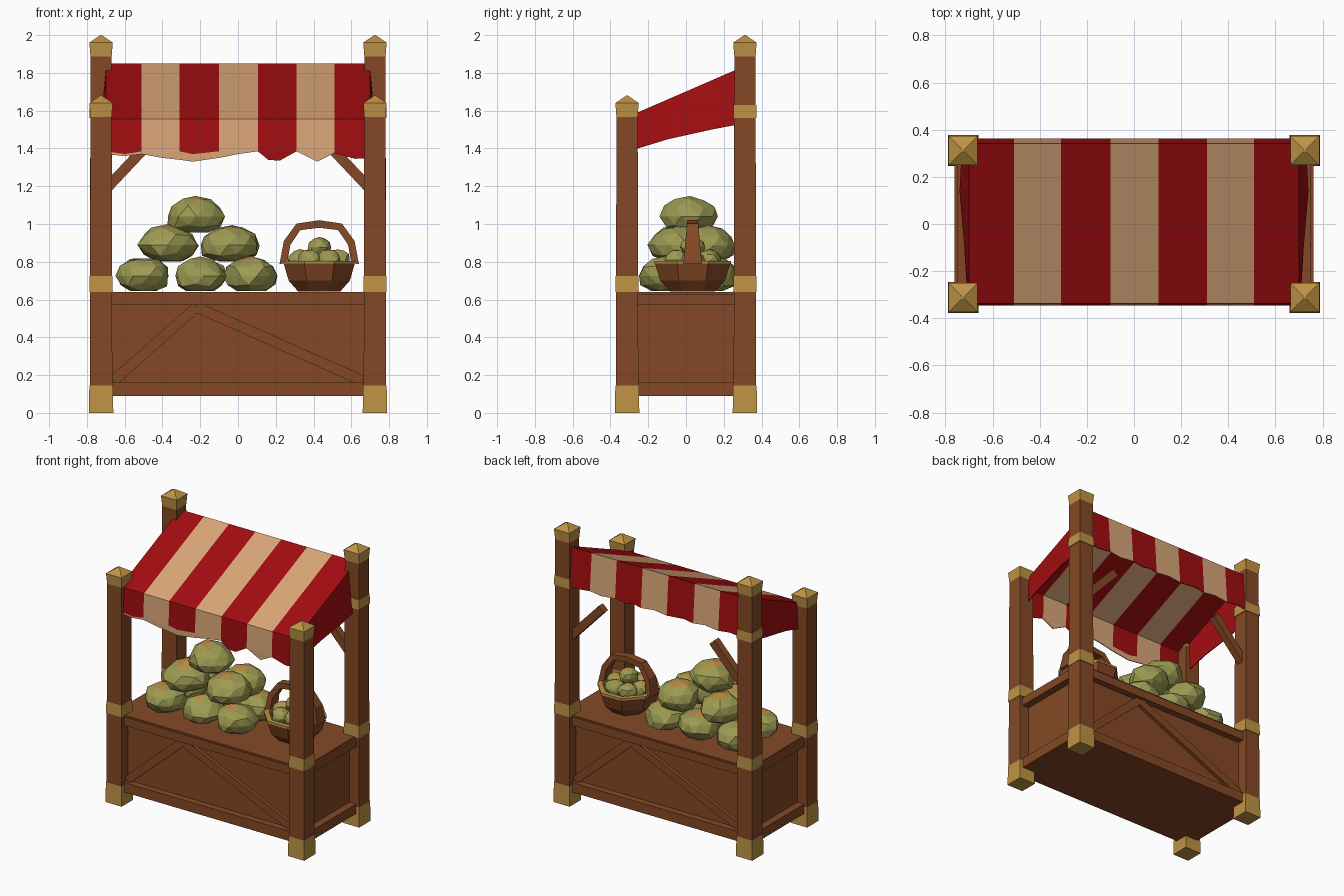
import bpy, bmesh, math, random
from mathutils import Vector, Matrix

if "Cube" in bpy.data.objects:
    bpy.data.objects.remove(bpy.data.objects["Cube"])

random.seed(4)


def material(name, rgb):
    m = bpy.data.materials.new(name)
    m.diffuse_color = (*rgb, 1)
    m.use_nodes = True
    m.node_tree.nodes["Principled BSDF"].inputs["Base Color"].default_value = m.diffuse_color
    return m


WOOD = material("brown wood", (0.235, 0.066, 0.019))
GOLD = material("gold trim", (0.52, 0.29, 0.06))
RED = material("red cloth", (0.36, 0.004, 0.005))
BEIGE = material("beige cloth", (0.70, 0.38, 0.19))
GREEN = material("cabbage green", (0.34, 0.33, 0.085))
ORANGE = material("leaf tip orange", (0.52, 0.26, 0.06))


def finish(name, bm, *mats):
    bmesh.ops.recalc_face_normals(bm, faces=bm.faces)
    mesh = bpy.data.meshes.new(name)
    bm.to_mesh(mesh)
    bm.free()
    for m in mats:
        mesh.materials.append(m)
    ob = bpy.data.objects.new(name, mesh)
    bpy.context.collection.objects.link(ob)
    return ob


def box(name, centre, size, mat, rot=None):
    bm = bmesh.new()
    m = Matrix.Translation(centre) @ (rot or Matrix()) @ Matrix.Diagonal((*size, 1))
    bmesh.ops.create_cube(bm, size=1, matrix=m)
    return finish(name, bm, mat)


def beam(name, a, b, y, width, depth):
    """Slanted board in the x-z plane from a to b."""
    d = Vector((b[0] - a[0], 0, b[1] - a[1]))
    c = ((a[0] + b[0]) / 2, y, (a[1] + b[1]) / 2)
    rot = Matrix.Rotation(-math.atan2(d.z, d.x), 4, 'Y')
    return box(name, c, (d.length, depth, width), WOOD, rot)


def loft(name, rings, mats, closed=True):
    """Skin a list of equal-length vertex rings, capping both ends."""
    bm = bmesh.new()
    vs = [[bm.verts.new(p) for p in r] for r in rings]
    n = len(vs[0])
    for r0, r1 in zip(vs, vs[1:]):
        for i in range(n):
            bm.faces.new((r0[i], r0[(i + 1) % n], r1[(i + 1) % n], r1[i]))
    if closed:
        bm.faces.new(vs[0])
        bm.faces.new(vs[-1])
    return finish(name, bm, *mats)


def square(x, y, z, h):
    return [(x + sx * h, y + sy * h, z) for sx, sy in ((-1, -1), (1, -1), (1, 1), (-1, 1))]


# Posts with gold feet, bands and pointed caps
for sx in (-1, 1):
    for sy, top in ((-1, 1.68), (1, 2.0)):
        x, y = sx * 0.725, sy * 0.312
        loft("post", [square(x, y, 0.03, 0.06), square(x, y, top - 0.08, 0.056)], [WOOD])
        loft("post_foot", [square(x, y, 0, 0.065), square(x, y, 0.145, 0.062)], [GOLD])
        bands = [(0.64, 0.725)] + ([(1.56, 1.63)] if sy > 0 else [])
        for z0, z1 in bands:
            loft("post_band", [square(x, y, z0, 0.062), square(x, y, z1, 0.06)], [GOLD])
        loft("post_cap", [square(x, y, top - 0.115, 0.056), square(x, y, top - 0.04, 0.062),
                          square(x, y, top, 0.004)], [GOLD])

# Counter: core body, top board and framing rails
box("counter_body", (0, 0, 0.36), (1.42, 0.59, 0.53), WOOD)
box("counter_top", (0, 0, 0.625), (1.50, 0.67, 0.03), WOOD)
box("counter_floor", (0, 0, 0.105), (1.50, 0.67, 0.03), WOOD)
for s in (-1, 1):
    for z, h in ((0.125, 0.07), (0.60, 0.06)):
        box("long_rail", (0, s * 0.315, z), (1.40, 0.055, h), WOOD)
        box("side_rail", (s * 0.732, 0, z), (0.06, 0.56, h), WOOD)
    # Diagonal boards, the back turned half a circle from the front
    beam("short_diagonal", (s * -0.66, 0.17) if s > 0 else (0.66, 0.17),
         (s * -0.22, 0.56), s * -0.305, 0.055, 0.03)
    beam("long_diagonal", (s * -0.22, 0.56), (s * 0.66, 0.17), s * -0.305, 0.055, 0.03)
    # Roof struts on the back posts
    beam("roof_strut", (s * 0.69, 1.195), (s * 0.44, 1.46), 0.31, 0.055, 0.05)

# Striped awning: back flap, roof, front flap and ragged hem
cols = [-0.70, -0.60, -0.51, -0.40, -0.31, -0.24, -0.10, 0.0, 0.105,
        0.16, 0.22, 0.31, 0.42, 0.51, 0.62, 0.70]
hem = [1.37, 1.36, 1.37, 1.35, 1.34, 1.33, 1.35, 1.37, 1.385,
       1.34, 1.335, 1.385, 1.33, 1.375, 1.345, 1.35]
edges = [-0.51, -0.31, -0.10, 0.105, 0.31, 0.51]
bm = bmesh.new()
rows = []
for i, (x, h) in enumerate(zip(cols, hem)):
    path = [(0.362, 1.57 + 0.012 * (i % 2)), (0.342, 1.85), (-0.338, 1.555),
            (-0.345, max(h + 0.004, 1.385 - 0.015 * (i % 2))), (-0.345, h)]
    rows.append([bm.verts.new((x, y, z)) for y, z in path])
for c0, c1 in zip(rows, rows[1:]):
    mid = (c0[0].co.x + c1[0].co.x) / 2
    stripe = sum(mid > e for e in edges) % 2
    for k in range(4):
        f = bm.faces.new((c0[k], c1[k], c1[k + 1], c0[k + 1]))
        f.material_index = 1 if k == 3 and mid < 0.1 else stripe
awning = finish("striped_awning", bm, RED, BEIGE)
awning.modifiers.new("cloth", 'SOLIDIFY').thickness = 0.006

# Flared red side flaps
for s in (-1, 1):
    bm = bmesh.new()
    top, low = [], []
    for t, drop, flare in ((0, 0.18, 0.705), (0.35, 0.21, 0.72), (0.7, 0.26, 0.74), (1, 0.31, 0.73)):
        y, z = -0.338 + 0.68 * t, 1.555 + 0.295 * t
        top.append(bm.verts.new((s * 0.70, y, z)))
        low.append(bm.verts.new((s * flare, y, z - drop)))
    for k in range(3):
        bm.faces.new((top[k], top[k + 1], low[k + 1], low[k]))
    flap = finish("awning_side", bm, RED)
    flap.modifiers.new("cloth", 'SOLIDIFY').thickness = 0.006


def cabbage(name, x, y, z, r, h):
    """Faceted irregular head with a few orange leaf tips on top."""
    bm = bmesh.new()
    bmesh.ops.create_icosphere(bm, subdivisions=2, radius=1)
    spin = Matrix.Rotation(random.uniform(0, 6.28), 3, 'Z')
    for v in bm.verts:
        v.co = spin @ v.co * random.uniform(0.9, 1.07)
        v.co.z = max(v.co.z, -0.8)
    for f in bm.faces:
        c = f.calc_center_median()
        f.material_index = int(c.z > 0.82 and c.x < 0.15)
    for v in bm.verts:
        v.co = Vector((x + v.co.x * r, y + v.co.y * r, z + v.co.z * h))
    return finish(name, bm, GREEN, ORANGE)


# Cabbage pile in three layers
for x in (-0.50, -0.20, 0.07):
    for y in (-0.11, 0.13):
        cabbage("cabbage", x, y, 0.725, 0.142, 0.10)
for x in (-0.375, -0.05):
    cabbage("cabbage", x, -0.04, 0.89, 0.158, 0.105)
    cabbage("cabbage", x + 0.02, 0.12, 0.885, 0.14, 0.105)
cabbage("cabbage", -0.225, 0.02, 1.04, 0.155, 0.105)

# Basket: eight-sided open bowl with gold rim and flat hoop handle
BX, BY = 0.43, 0.035


def ring(r, z, n=8):
    return [(BX + r * math.cos((i + 0.5) * math.tau / n),
             BY + r * 1.06 * math.sin((i + 0.5) * math.tau / n), z) for i in range(n)]


loft("basket_bowl", [ring(0.12, 0.642), ring(0.175, 0.70), ring(0.205, 0.795),
                     ring(0.175, 0.795), ring(0.165, 0.765)], [WOOD])
loft("basket_rim", [ring(0.207, 0.79), ring(0.207, 0.805), ring(0.172, 0.805),
                    ring(0.172, 0.79), ring(0.207, 0.79)], [GOLD], closed=False)
hoop = [(-0.19, 0.79), (-0.17, 0.90), (-0.11, 0.985), (0, 1.0), (0.11, 0.985), (0.17, 0.90), (0.19, 0.79)]
rings = []
for x, z in hoop:
    d = Vector((x, 0, z - 0.80)).normalized() * 0.02
    w = 0.028 + 0.02 * (1.0 - z) / 0.2
    rings.append([(BX + x + s * d.x, BY + t * w, z + s * d.z)
                  for s, t in ((-1, -1), (1, -1), (1, 1), (-1, 1))])
loft("basket_handle", rings, [WOOD])

# Small sprouts heaped in the basket
for i in range(6):
    a = i * math.tau / 6
    cabbage("sprout", BX + 0.1 * math.cos(a), BY + 0.1 * math.sin(a), 0.81, 0.065, 0.055)
cabbage("sprout", BX, BY, 0.875, 0.065, 0.06)
